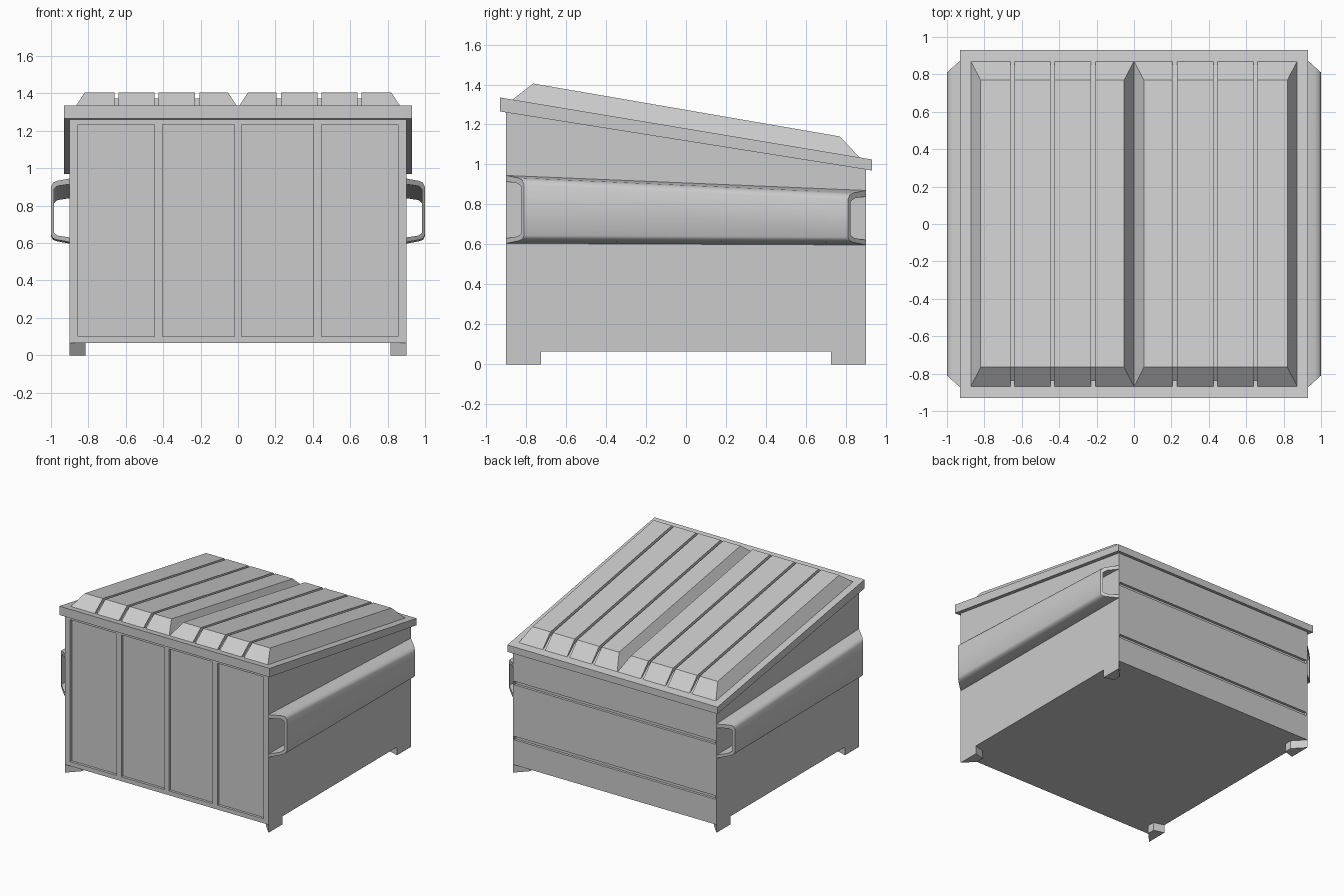
import bpy, bmesh

if "Cube" in bpy.data.objects:
    bpy.data.objects.remove(bpy.data.objects["Cube"])


def make(name, bm):
    bmesh.ops.remove_doubles(bm, verts=bm.verts, dist=1e-5)
    bmesh.ops.recalc_face_normals(bm, faces=bm.faces)
    me = bpy.data.meshes.new(name)
    bm.to_mesh(me)
    bm.free()
    ob = bpy.data.objects.new(name, me)
    bpy.context.collection.objects.link(ob)
    return ob


def activate(ob):
    bpy.ops.object.select_all(action='DESELECT')
    ob.select_set(True)
    bpy.context.view_layer.objects.active = ob


def loft(bm, sections, closed=True, caps=True):
    """Skin a list of equal-length point loops."""
    rows = [[bm.verts.new(p) for p in s] for s in sections]
    n = len(rows[0])
    for a, b in zip(rows, rows[1:]):
        for i in range(n if closed else n - 1):
            j = (i + 1) % n
            bm.faces.new((a[i], a[j], b[j], b[i]))
    if caps:
        bm.faces.new(rows[0])
        bm.faces.new(rows[-1])


def block(bm, x0, x1, y0, y1, front, back):
    """Box whose (bottom, top) heights differ at y0 and y1."""
    loft(bm, [[(x0, y, z[0]), (x1, y, z[0]), (x1, y, z[1]), (x0, y, z[1])]
              for y, z in ((y0, front), (y1, back))])


def mirror(ob, x=True, y=False):
    m = ob.modifiers.new("Mirror", 'MIRROR')
    m.use_axis = (x, y, False)
    m.use_mirror_merge = False


# Body with sloping top
bm = bmesh.new()
block(bm, -0.9, 0.9, -0.9, 0.9, (0.065, 1.29), (0.065, 1.0))
body = make("body", bm)

# Recessed front panels and back grooves
bm = bmesh.new()
for x0, x1 in ((-0.855, -0.447), (-0.403, -0.02), (0.02, 0.403), (0.447, 0.855)):
    block(bm, x0, x1, -1.0, -0.88, (0.1, 1.235), (0.1, 1.235))
for z in (0.28, 0.72):
    block(bm, -0.89, 0.89, 0.88, 1.0, (z - 0.014, z + 0.014), (z - 0.014, z + 0.014))
cutter = make("panel_cutter", bm)
cutter.hide_render = True
mod = body.modifiers.new("Panels", 'BOOLEAN')
mod.object = cutter
mod.solver = 'EXACT'
activate(body)
bpy.ops.object.modifier_apply(modifier=mod.name)
bpy.data.objects.remove(cutter)

# Overhanging rim
bm = bmesh.new()
block(bm, -0.93, 0.93, -0.93, 0.93, (1.265, 1.335), (0.97, 1.025))
make("lid_rim", bm)


# Raised ribbed lids: stations across x, grooves are lowered stations
def base(y):
    return 1.333 - 0.1667 * (y + 0.93)


def lid_section(x, kind):
    if kind == "end":
        ys = (-0.87, -0.87, 0.87, 0.87)
        zs = [base(y) for y in ys]
    else:
        d = 0.032 if kind == "groove" else 0.0
        ys = (-0.87 + d, -0.765, 0.77, 0.87 - d / 2)
        zs = (base(ys[0]), 1.405 - d, 1.14 - d, base(ys[3]))
    return [(x, y, z) for y, z in zip(ys, zs)]


stations = [lid_section(0.0, "end"), lid_section(0.053, "full")]
for gx in (0.218, 0.435, 0.65):
    a, b = gx - 0.011, gx + 0.011
    stations += [lid_section(a, "full"), lid_section(a, "groove"),
                 lid_section(b, "groove"), lid_section(b, "full")]
stations += [lid_section(0.82, "full"), lid_section(0.873, "end")]
bm = bmesh.new()
loft(bm, stations, closed=False, caps=False)
bmesh.ops.dissolve_degenerate(bm, dist=1e-5, edges=bm.edges)
mirror(make("lids", bm))

# Fork sleeves: C-shaped tube tapering to the back, ends cut at an angle
profile = [(0.9, 0.945), (0.965, 0.933), (0.988, 0.924), (1.0, 0.9),
           (1.0, 0.645), (0.99, 0.626), (0.97, 0.618), (0.9, 0.605),
           (0.9, 0.63), (0.965, 0.64), (0.985, 0.655),
           (0.985, 0.888), (0.965, 0.905), (0.9, 0.915)]


def sleeve_end(side):
    drop = side > 0
    return [(x, side * (0.9 - 0.9 * (x - 0.9)),
             z - (0.075 if z > 0.77 else 0.008) * drop) for x, z in profile]


bm = bmesh.new()
loft(bm, [sleeve_end(-1), sleeve_end(1)])
sleeve = make("fork_sleeves", bm)
activate(sleeve)
bpy.ops.object.shade_smooth_by_angle(angle=0.8)
mirror(sleeve)

# Corner feet
plan = [(0.9, 0.9), (0.9, 0.725), (0.815, 0.75), (0.815, 0.81)]
bm = bmesh.new()
loft(bm, [[(x, y, z) for x, y in plan] for z in (0.0, 0.067)])
mirror(make("feet", bm), True, True)
